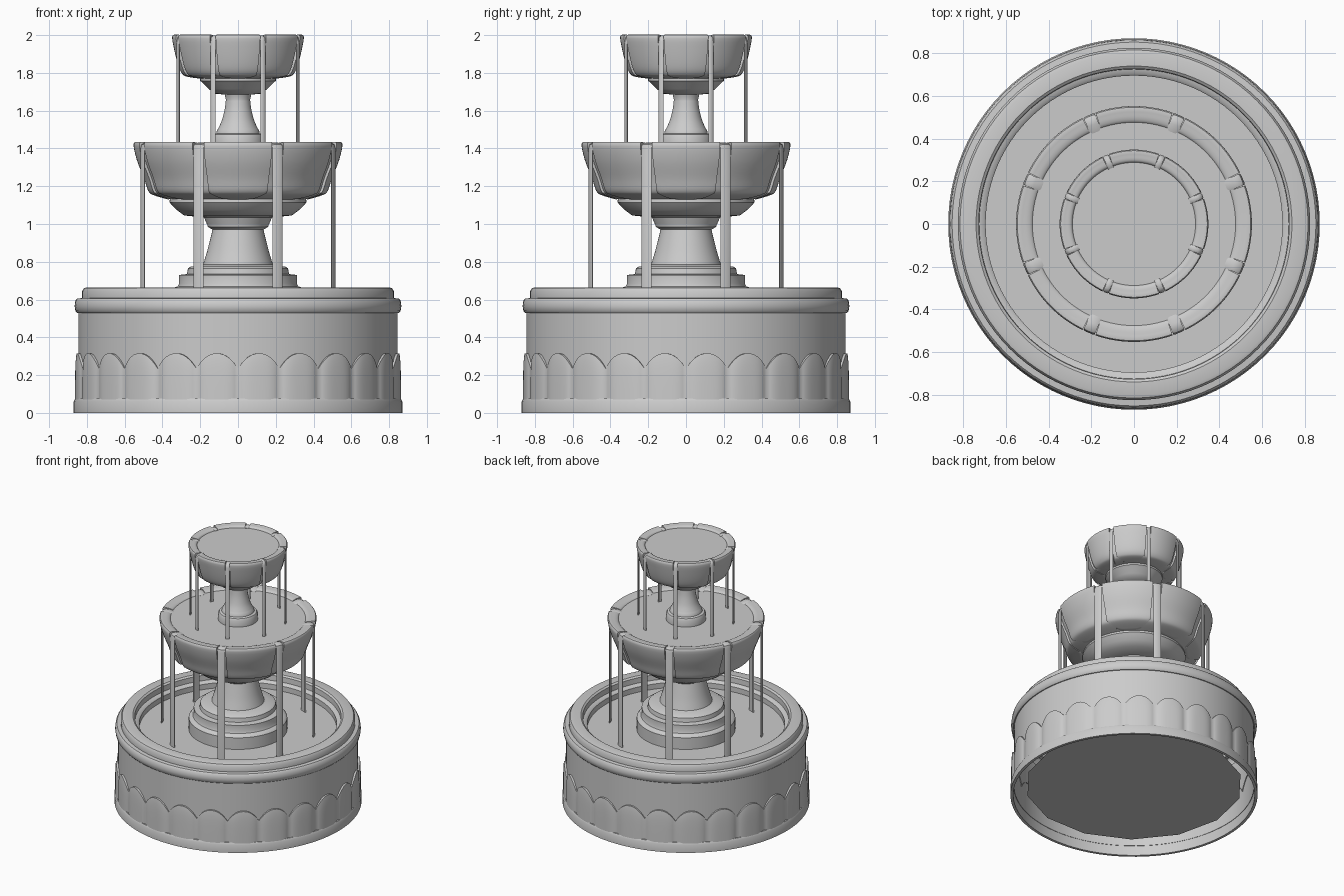
import bpy, bmesh
from math import sin, cos, pi, radians

if "Cube" in bpy.data.objects:
    bpy.data.objects.remove(bpy.data.objects["Cube"])


def finish(name, bm, angle=35):
    bmesh.ops.remove_doubles(bm, verts=bm.verts, dist=1e-5)
    bmesh.ops.recalc_face_normals(bm, faces=bm.faces)
    me = bpy.data.meshes.new(name)
    bm.to_mesh(me)
    bm.free()
    ob = bpy.data.objects.new(name, me)
    bpy.context.collection.objects.link(ob)
    bpy.ops.object.select_all(action='DESELECT')
    ob.select_set(True)
    bpy.context.view_layer.objects.active = ob
    bpy.ops.object.shade_smooth_by_angle(angle=radians(angle))
    return ob


def add_grid(bm, rows, wrap=False):
    vs = [[bm.verts.new(p) for p in row] for row in rows]
    for a, b in zip(vs, vs[1:]):
        n = len(a)
        for i in range(n if wrap else n - 1):
            j = (i + 1) % n
            bm.faces.new((a[i], a[j], b[j], b[i]))
    return vs


def polar(r, a, z):
    return (r * cos(a), r * sin(a), z)


def lathe(name, profile, n=96):
    bm = bmesh.new()
    add_grid(bm, [[polar(r, 2 * pi * i / n, z) for i in range(n)] for r, z in profile], True)
    return finish(name, bm)


def disc(name, r, z, n=64):
    bm = bmesh.new()
    bm.faces.new([bm.verts.new(polar(r, 2 * pi * i / n, z)) for i in range(n)])
    return finish(name, bm)


def smooth_path(pts, k=4):
    # Catmull-Rom through profile points
    p = [pts[0]] + pts + [pts[-1]]
    out = []
    for i in range(1, len(p) - 2):
        for s in range(k):
            t = s / k
            out.append(tuple(0.5 * (2 * b + (c - a) * t + (2 * a - 5 * b + 4 * c - d) * t * t
                                    + (3 * b - a - 3 * c + d) * t ** 3)
                             for a, b, c, d in zip(p[i - 1], p[i], p[i + 1], p[i + 2])))
    return out + [pts[-1]]


# Basin wall with foot ring, roll moulding and stepped inner lip
lathe("basin_wall", [
    (.848, .075), (.85, 0), (.87, 0), (.87, .06), (.862, .075), (.845, .075), (.845, .53),
    (.852, .53), (.861, .54), (.865, .565), (.861, .595), (.852, .605), (.825, .608),
    (.825, .645), (.815, .66), (.80, .665), (.74, .665), (.727, .655), (.725, .615),
    (.705, .61), (.695, .60), (.695, .55)])
disc("basin_floor", .765, .08, 14)
disc("basin_water", .70, .56)

# Ring of 24 arched petals round the basin
bm = bmesh.new()
for k in range(24):
    mid = radians(7.5 + 15 * k)
    rows = []
    for v in [0, .25, .5, .7, .85, .95, 1, 1.0001]:
        row = []
        for i in range(13):
            u = -1 + i / 6
            top = .315 - .08 * abs(u) ** 2.2
            r = .85 + .015 * (1 - u ** 4) * (1 - .4 * v ** 6)
            if v > 1:
                r = .84
            row.append(polar(r, mid + u * radians(7.5), .07 + min(v, 1) * (top - .07)))
        rows.append(row)
    add_grid(bm, rows)
finish("basin_petals", bm, 50)

# Stepped pedestals
lathe("lower_pedestal", [
    (.347, .55), (.347, .65), (.335, .665), (.318, .67), (.312, .685), (.312, .73), (.27, .735),
    (.265, .765), (.25, .775), (.2, .78)] + smooth_path([
        (.185, .785), (.165, .85), (.147, .92), (.135, .97)])
    + [(.16, .985), (.168, 1.02)], 64)
lathe("upper_pedestal", [
    (.14, 1.41), (.14, 1.46), (.132, 1.475), (.115, 1.48), (.112, 1.495)] + smooth_path([
        (.105, 1.505), (.085, 1.55), (.07, 1.61), (.064, 1.66)]) + [(.07, 1.68)], 64)


def bowl(name, panel, under, gap, water_r, water_z, stream_w, stream_end):
    # Inner shell, inset a little so the eight panels stand proud of it
    prof = smooth_path(panel)
    top = panel[2][1]
    shell = [(r - .014, min(z, top - .014)) for r, z in prof[6:]]
    lathe(name + "_shell", [(water_r - .01, top - .014)] + shell + under, 64)
    disc(name + "_water", water_r + .01, water_z)
    # Eight rounded rim panels with scalloped lower edges
    bm = bmesh.new()
    mid_r = (panel[0][0] + panel[3][0]) / 2
    half = pi / 8 - gap / 2 / mid_r
    n = len(prof) - 1
    for k in range(8):
        cols = []
        for i in range(-10, 11):
            u = i / 10
            limit = 1 - .2 * abs(u) ** 4
            col = []
            for j in range(n + 1):
                t = j / n
                if t > .5:
                    t = .5 + (t - .5) * (limit - .5) / .5
                f = t * n
                q = min(int(f), n - 1)
                w = f - q
                r = prof[q][0] * (1 - w) + prof[q + 1][0] * w
                z = prof[q][1] * (1 - w) + prof[q + 1][1] * w
                col.append((r, z))
            # end caps and lower lip turn back into the shell
            col.append((col[-1][0] - .025, col[-1][1] + .008))
            a = k * pi / 4 + u * half
            ring = [polar(r, a, z) for r, z in col]
            inset = [polar(r - .03, a, min(z, top - .03)) for r, z in col]
            if i == -10:
                cols.append(inset)
            cols.append(ring)
            if i == 10:
                cols.append(inset)
        add_grid(bm, cols)
    finish(name + "_panels", bm, 40)
    # Water ribbons pouring through the gaps
    bm = bmesh.new()
    R = panel[3][0] - .004
    path = [(water_r - .005, water_z), (R - .045, top - .005), (R - .02, top - .006),
            (R - .006, top - .014), (R, top - .035), (R, stream_end)]
    for k in range(8):
        a = pi / 8 + k * pi / 4
        rows = []
        for idx, (r, z) in enumerate(path):
            # section offset: outward for the fall, upward over the lip
            nx, nz = [(0, 1), (0, 1), (.4, .9), (.8, .6), (1, 0), (1, 0)][idx]
            row = []
            for s, d in [(-.5, 0), (-.3, .004), (.3, .004), (.5, 0), (.4, -.006), (-.4, -.006)]:
                rr, w = r + d * nx, s * stream_w
                row.append((rr * cos(a) - w * sin(a), rr * sin(a) + w * cos(a), z + d * nz))
            rows.append(row)
        vs = add_grid(bm, rows, True)
        bm.faces.new(vs[0])
        bm.faces.new(vs[-1])
    finish(name + "_streams", bm, 40)


bowl("middle_bowl",
     [(.468, 1.405), (.482, 1.424), (.515, 1.432), (.552, 1.426), (.536, 1.34), (.497, 1.24),
      (.475, 1.175), (.445, 1.152), (.37, 1.13)],
     [(.36, 1.135), (.363, 1.115), (.35, 1.10), (.325, 1.075), (.285, 1.045), (.18, 1.035),
      (.165, 1.0)],
     .06, .47, 1.414, .056, .555)
bowl("top_bowl",
     [(.285, 1.98), (.295, 1.995), (.318, 2.0), (.348, 1.995), (.337, 1.92), (.315, 1.835),
      (.295, 1.795), (.27, 1.78), (.205, 1.77)],
     [(.20, 1.775), (.2, 1.758), (.185, 1.745), (.155, 1.715), (.125, 1.69), (.07, 1.685),
      (.064, 1.66)],
     .03, .287, 1.985, .028, 1.41)
